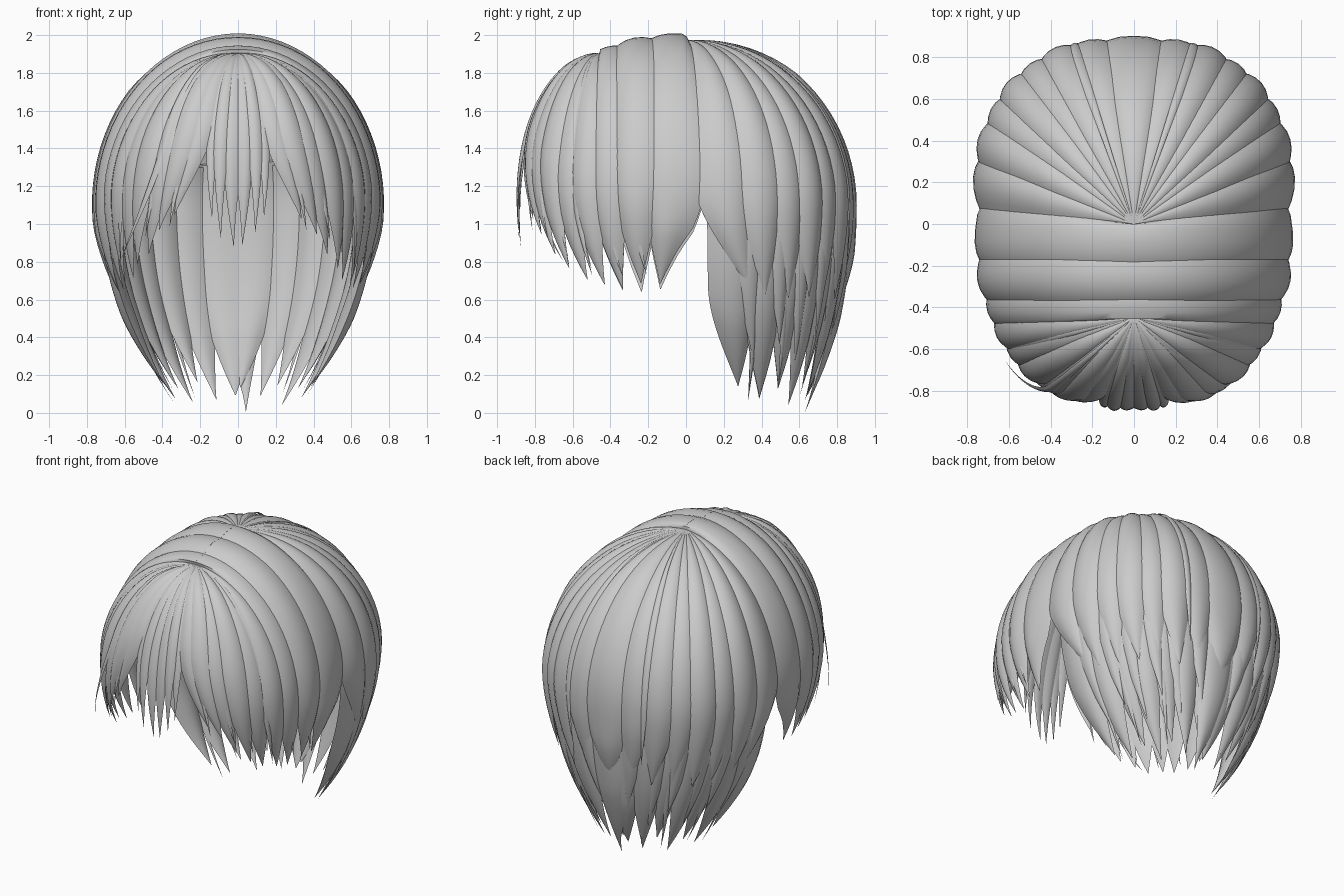
import bpy, bmesh, math, random
from mathutils import Vector

random.seed(7)
if "Cube" in bpy.data.objects:
    bpy.data.objects.remove(bpy.data.objects["Cube"], do_unlink=True)

hair = bpy.data.materials.new("grey_hair")
hair.use_nodes = True
hair.diffuse_color = (0.6, 0.6, 0.6, 1)
hair.node_tree.nodes["Principled BSDF"].inputs["Base Color"].default_value = (0.6, 0.6, 0.6, 1)

RIM_Z = 1.1      # height of the widest ring
CROWN = 1.25     # lock length from the parting down to that ring


def power(v, e):
    return math.copysign(abs(v) ** e, v)


def envelope(deg, t, tip):
    """Point on the head of hair; deg 0 is front, 90 left side, 180 back."""
    a = math.radians(deg)
    by = -power(math.cos(a), 0.8)
    by *= 0.885 if by < 0 else 0.86
    bx = 0.735 * power(math.sin(a), 0.8) * (1 + 0.05 * by)
    ry = max(-0.45, min(0.0, by))             # root on the parting line
    rz = 1.972 - 0.07 * (ry / 0.45) ** 2
    s = t * (CROWN + RIM_Z - tip)
    if s <= CROWN:
        q = s / CROWN * math.pi / 2
        r = math.sin(q)
        return Vector((bx * r, ry + (by - ry) * r, RIM_Z + (rz - RIM_Z) * math.cos(q)))
    z = RIM_Z - (s - CROWN)
    f = ((RIM_Z - z) / 1.07) ** 2
    return Vector((bx * (1 - 0.5 * f), by * (1 - 0.3 * f) + (0.06 * f if by > 0 else 0), z))


def lock(bm, deg, half, tip, sweep=0.0, taper=0.65, start=0.0, lift=0.0, curl=0.0,
         thick=0.04, inner_part=0.5, point=1.6):
    """One pointed lock with a lens-shaped section that follows the envelope."""
    rows, cols = 28, 6
    rings = []
    for i in range(rows + 1):
        t = start + (1 - start) * i / rows
        k = max(0.0, (t - taper) / (1 - taper))
        w = half * max(0.015, 1 - k ** point)
        c = deg + sweep * k ** 1.7
        span = (envelope(c + w, t, tip) - envelope(c - w, t, tip)).length / 2
        h = min(thick, 0.36 * span)
        shift = lift * min(1, t * 4) - curl * k ** 2
        outer, inner = [], []
        for j in range(cols + 1):
            v = 2 * j / cols - 1
            d = c + w * v
            p = envelope(d, t, tip)
            along = envelope(d, min(1, t + 0.01), tip) - envelope(d, max(0, t - 0.01), tip)
            n = (envelope(d + 0.5, t, tip) - envelope(d - 0.5, t, tip)).cross(along)
            n = n.normalized() if n.length > 1e-7 else Vector((0, 0, 1))
            if n.dot(p - Vector((0, 0, 1))) < 0:
                n = -n
            arch = 1 - v * v
            outer.append(bm.verts.new(p + n * (shift + h * arch)))
            if 0 < j < cols:
                inner.append(bm.verts.new(p + n * (shift - inner_part * h * arch)))
        rings.append(outer + inner[::-1])
    for a, b in zip(rings, rings[1:]):
        for j in range(len(a)):
            m = (j + 1) % len(a)
            bm.faces.new((a[j], a[m], b[m], b[j]))
    bm.faces.new(rings[0][::-1])
    bm.faces.new(rings[-1])


def build(name, locks):
    bm = bmesh.new()
    for args, opts in locks:
        lock(bm, *args, **opts)
    bmesh.ops.remove_doubles(bm, verts=bm.verts, dist=0.0004)
    bmesh.ops.recalc_face_normals(bm, faces=bm.faces)
    me = bpy.data.meshes.new(name)
    bm.to_mesh(me)
    bm.free()
    me.materials.append(hair)
    ob = bpy.data.objects.new(name, me)
    bpy.context.collection.objects.link(ob)
    bpy.ops.object.select_all(action="DESELECT")
    ob.select_set(True)
    bpy.context.view_layer.objects.active = ob
    bpy.ops.object.shade_smooth_by_angle(angle=math.radians(50))


def mirrored(specs, **opts):
    """Both sides of a list of (deg, half, tip, sweep), alternating in depth."""
    out = []
    for i, (deg, half, tip, sweep) in enumerate(specs):
        for side in (1, -1):
            o = dict(opts, lift=opts.get("lift", 0) + 0.008 * (i % 2))
            out.append(((side * deg, half, tip + random.uniform(-0.025, 0.025), side * sweep), o))
    return out


# Fringe: thin centre locks, then broad locks sweeping outwards
build("fringe_centre", mirrored([(1.8, 3, 0.9, -1), (5, 3.2, 0.95, -0.5), (8.5, 3.2, 1.04, -1)],
                                taper=0.55, point=1.2))
build("fringe_sides", mirrored(
    [(14, 7, 1.05, 10), (21, 8, 0.97, 11), (29, 8.5, 0.86, 11), (39, 8.5, 0.77, 9)],
    taper=0.58, curl=0.015))

# Side locks in front of the ear gap
build("side_locks", mirrored(
    [(49, 8, 0.72, 7), (58, 7.5, 0.67, 6), (67, 7.5, 0.65, 4), (77, 8, 0.66, 1), (87, 7.5, 0.66, -3)],
    taper=0.64, curl=0.02, lift=-0.004))

# Outer back layer
back = [(100, 8.5, 0.67, 9)] + [(112 + 11.3 * i, 9, 0.64 - 0.015 * (i % 3), 3) for i in range(6)]
build("back_outer_layer", mirrored(back, taper=0.68)
      + [((180, 9, 0.6), dict(taper=0.7, lift=0.004))])

# Long nape layer tucked under the outer back
nape = [(103 + 12.2 * i, 8.5, (0.13, 0.07, 0.1, 0.04)[i % 4], 3) for i in range(7)]
build("nape_layer", mirrored(nape, taper=0.76, start=0.46, lift=-0.04, inner_part=0.9, point=2)
      + [((179, 7, 0.0, -3), dict(taper=0.74, start=0.46, lift=-0.02, inner_part=0.9))])
middle = [(108 + 12.5 * i, 5.5, 0.28 + 0.1 * (i % 2), 4) for i in range(6)]
build("nape_middle_layer", mirrored(middle, taper=0.72, start=0.56, lift=-0.015))

# Loose thin wisps
front = [(20 + 11 * i, 2.4, random.uniform(0.68, 0.76) + max(0, 0.25 - 0.06 * i), random.uniform(4, 8))
         for i in range(6)]
build("front_wisps", mirrored(front, taper=0.6, lift=0.004, thick=0.02)
      + [((-30, 2, 0.82, -20), dict(taper=0.6, lift=0.03, curl=-0.05, thick=0.02))])
low = [(112 + 13 * i, 2.6, random.uniform(0.05, 0.2), random.uniform(-5, 5)) for i in range(5)]
build("nape_wisps", mirrored(low, taper=0.7, start=0.56, lift=-0.025, thick=0.02))
build("back_wisps", mirrored([(163, 2, 0.75, 2)], taper=0.55, lift=0.032, thick=0.02))
